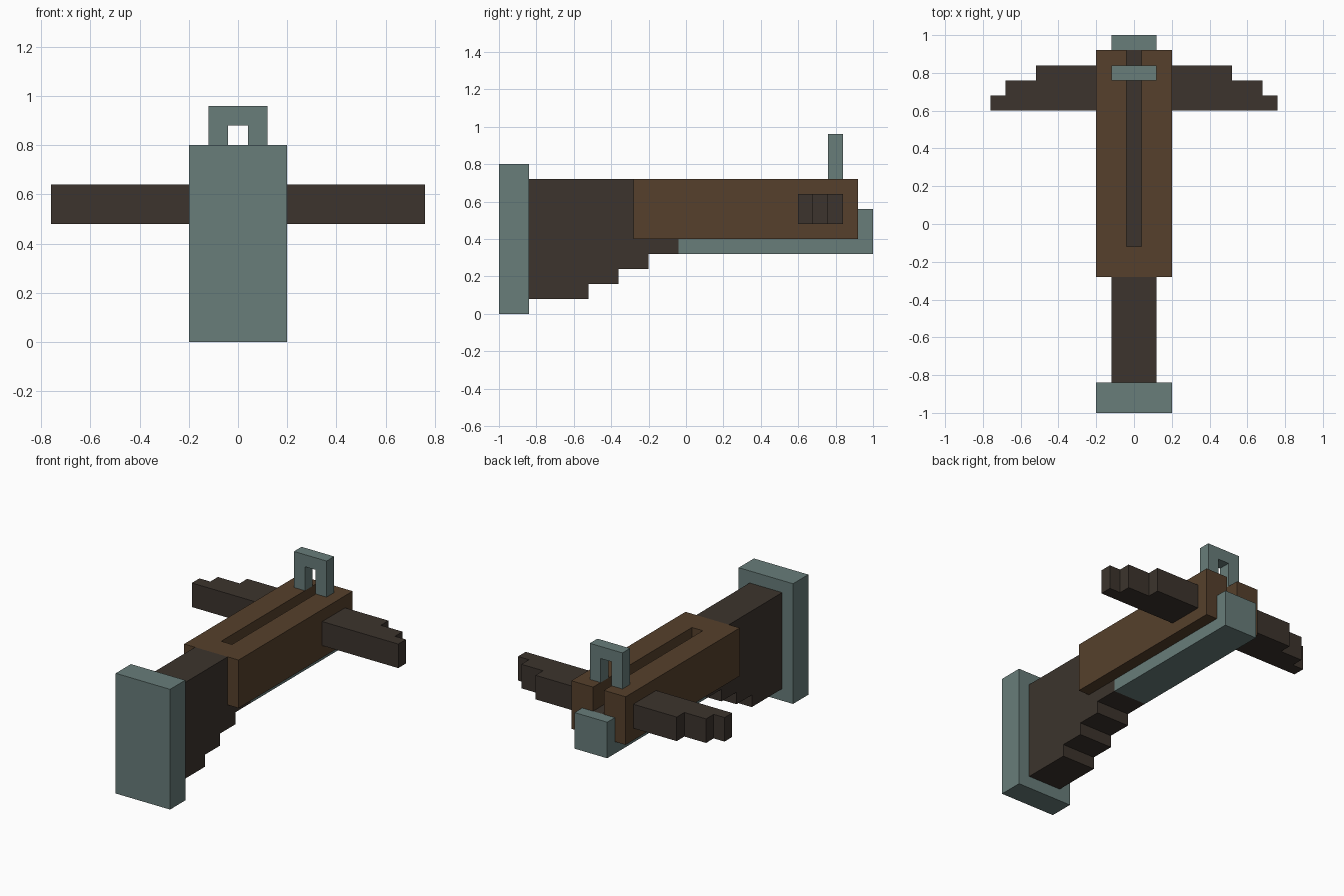
import bpy, bmesh
from mathutils import Vector

if "Cube" in bpy.data.objects:
    bpy.data.objects.remove(bpy.data.objects["Cube"])


def material(name, rgb):
    m = bpy.data.materials.new(name)
    m.diffuse_color = (*rgb, 1)
    m.use_nodes = True
    m.node_tree.nodes["Principled BSDF"].inputs["Base Color"].default_value = m.diffuse_color
    return m


STEEL = material("grey_steel", (0.138, 0.205, 0.195))
BROWN = material("brown_wood", (0.093, 0.051, 0.025))
DARK = material("dark_wood", (0.045, 0.034, 0.026))

# For each extrusion axis: how profile (u, v) and depth w map to x, y, z
PLANES = {
    "x": lambda u, v, w: (w, u, v),
    "y": lambda u, v, w: (u, w, v),
    "z": lambda u, v, w: (u, v, w),
}


def prism(name, axis, profile, lo, hi, mat):
    """Extrude a flat outline along an axis from lo to hi."""
    place = PLANES[axis]
    bm = bmesh.new()
    face = bm.faces.new([bm.verts.new(place(u, v, lo)) for u, v in profile])
    ext = bmesh.ops.extrude_face_region(bm, geom=[face])
    moved = [g for g in ext["geom"] if isinstance(g, bmesh.types.BMVert)]
    bmesh.ops.translate(bm, verts=moved, vec=Vector(place(0, 0, hi - lo)))
    bmesh.ops.recalc_face_normals(bm, faces=bm.faces)
    mesh = bpy.data.meshes.new(name)
    bm.to_mesh(mesh)
    bm.free()
    mesh.materials.append(mat)
    obj = bpy.data.objects.new(name, mesh)
    bpy.context.collection.objects.link(obj)
    return obj


def rect(u0, u1, v0, v1):
    return [(u0, v0), (u1, v0), (u1, v1), (u0, v1)]


# Butt plate
prism("butt_plate", "x", rect(-1, -0.84, 0, 0.8), -0.2, 0.2, STEEL)

# Stock with a stair-stepped underside
stock = [(-0.84, 0.72), (-0.84, 0.08)]
for i in range(4):
    y, z = -0.52 + 0.16 * i, 0.08 * (i + 1)
    stock += [(y, z), (y, z + 0.08)]
stock += [(-0.28, 0.4), (-0.28, 0.72)]
prism("stock", "x", stock, -0.12, 0.12, DARK)

# Body with a bolt channel open at the far end
body = [(-0.2, -0.28), (0.2, -0.28), (0.2, 0.92), (0.04, 0.92),
        (0.04, -0.12), (-0.04, -0.12), (-0.04, 0.92), (-0.2, 0.92)]
prism("body", "z", body, 0.4, 0.72, BROWN)
prism("channel_floor", "z", rect(-0.04, 0.04, -0.12, 0.92), 0.4, 0.56, DARK)

# Under rail turning up into the nose block
rail = [(-0.04, 0.32), (1, 0.32), (1, 0.56), (0.92, 0.56), (0.92, 0.4), (-0.04, 0.4)]
prism("under_rail", "x", rail, -0.12, 0.12, STEEL)

# Sight arch
arch = [(-0.12, 0.72), (-0.04, 0.72), (-0.04, 0.88), (0.04, 0.88),
        (0.04, 0.72), (0.12, 0.72), (0.12, 0.96), (-0.12, 0.96)]
prism("sight_arch", "y", arch, 0.76, 0.84, STEEL)

# Stepped bow arms on both sides
arm = [(0.2, 0.6), (0.76, 0.6), (0.76, 0.68), (0.68, 0.68),
       (0.68, 0.76), (0.52, 0.76), (0.52, 0.84), (0.2, 0.84)]
for side, s in (("right", 1), ("left", -1)):
    prism(side + "_bow_arm", "z", [(s * x, y) for x, y in arm], 0.48, 0.64, DARK)
